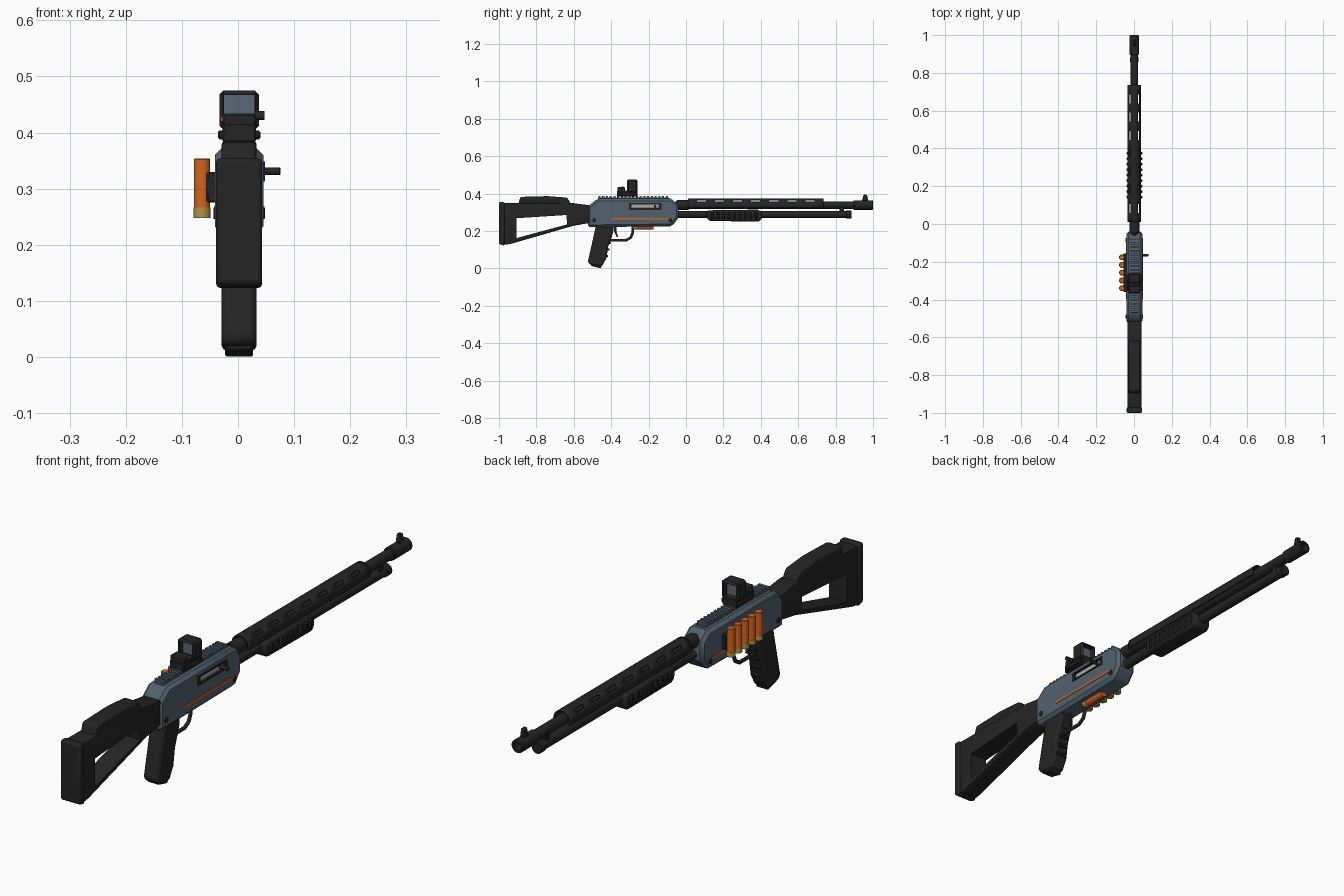
import bpy, bmesh, math
from mathutils import Vector

cube = bpy.data.objects.get("Cube")
if cube:
    bpy.data.objects.remove(cube, do_unlink=True)

CX = 0.002  # centre plane of the gun
parts = []


def material(name, r, g, b):
    m = bpy.data.materials.new(name)
    m.use_nodes = True
    m.diffuse_color = (r, g, b, 1)
    bsdf = next(n for n in m.node_tree.nodes if n.type == 'BSDF_PRINCIPLED')
    bsdf.inputs["Base Color"].default_value = (r, g, b, 1)
    bsdf.inputs["Roughness"].default_value = 0.6
    return m


black = material("matte black", 0.018, 0.018, 0.018)
slate = material("slate blue", 0.085, 0.12, 0.155)
orange = material("orange", 0.65, 0.13, 0.015)
brass = material("brass", 0.42, 0.3, 0.06)
steel = material("bright steel", 0.4, 0.4, 0.4)
glass = material("lens glass", 0.1, 0.14, 0.18)


def finish(name, bm, mat, bevel=0.0, segments=1):
    bmesh.ops.recalc_face_normals(bm, faces=bm.faces)
    mesh = bpy.data.meshes.new(name)
    bm.to_mesh(mesh)
    bm.free()
    ob = bpy.data.objects.new(name, mesh)
    bpy.context.collection.objects.link(ob)
    if mat:
        mesh.materials.append(mat)
    if bevel:
        mod = ob.modifiers.new("bevel", 'BEVEL')
        mod.width, mod.segments, mod.limit_method = bevel, segments, 'ANGLE'
        mod.angle_limit = math.radians(40)
    parts.append(ob)
    return ob


def prism(name, points, half, mat, bevel=0.0, segments=1, cx=CX):
    """Side profile of (y, z) points, given thickness along x."""
    bm = bmesh.new()
    face = bm.faces.new([bm.verts.new((cx - half, y, z)) for y, z in points])
    out = bmesh.ops.extrude_face_region(bm, geom=[face])
    moved = [v for v in out["geom"] if isinstance(v, bmesh.types.BMVert)]
    bmesh.ops.translate(bm, verts=moved, vec=(2 * half, 0, 0))
    return finish(name, bm, mat, bevel, segments)


def box(name, x, y, z, mat, bevel=0.0):
    pts = [(y[0], z[0]), (y[1], z[0]), (y[1], z[1]), (y[0], z[1])]
    return prism(name, pts, (x[1] - x[0]) / 2, mat, bevel, cx=(x[0] + x[1]) / 2)


def rod(name, a, b, r, mat, sides=24, bevel=0.0):
    a, b = Vector(a), Vector(b)
    bm = bmesh.new()
    bmesh.ops.create_cone(bm, cap_ends=True, segments=sides, radius1=r, radius2=r,
                          depth=(b - a).length)
    bm.transform((b - a).to_track_quat('Z', 'Y').to_matrix().to_4x4())
    bmesh.ops.translate(bm, verts=bm.verts, vec=(a + b) / 2)
    return finish(name, bm, mat, bevel)


def cut(target, cutter):
    mod = target.modifiers.new("cut", 'BOOLEAN')
    mod.object, mod.operation, mod.solver = cutter, 'DIFFERENCE', 'EXACT'
    graph = bpy.context.evaluated_depsgraph_get()
    mesh = bpy.data.meshes.new_from_object(target.evaluated_get(graph))
    target.modifiers.clear()
    target.data = mesh
    parts.remove(cutter)
    bpy.data.objects.remove(cutter, do_unlink=True)


# Stock with its triangular opening, cheek rest and butt pad
stock = prism("stock", [(-0.975, 0.125), (-0.94, 0.13), (-0.6, 0.228), (-0.5, 0.245),
                        (-0.5, 0.335), (-0.6, 0.348), (-0.975, 0.35)], 0.037, black, 0.007, 2)
cut(stock, prism("stock_cutter", [(-0.905, 0.162), (-0.635, 0.235), (-0.64, 0.285),
                                  (-0.905, 0.268)], 0.1, None))
prism("cheek_rest", [(-0.9, 0.335), (-0.61, 0.335), (-0.635, 0.378), (-0.74, 0.386),
                     (-0.885, 0.382)], 0.031, black, 0.007, 2)
prism("butt_pad", [(-1, 0.13), (-0.97, 0.121), (-0.97, 0.354), (-1, 0.354)],
      0.041, black, 0.007, 2)

# Receiver with ejection port
receiver = prism("receiver", [(-0.525, 0.22), (-0.075, 0.225), (-0.04, 0.27), (-0.04, 0.34),
                              (-0.08, 0.372), (-0.475, 0.372), (-0.525, 0.33)],
                 0.043, slate, 0.012)
cut(receiver, box("port_cutter", (0.035, 0.1), (-0.295, -0.14), (0.318, 0.343), None))
box("port_frame_top", (0.04, 0.048), (-0.305, -0.132), (0.342, 0.348), black)
box("port_frame_bottom", (0.04, 0.048), (-0.305, -0.132), (0.313, 0.319), black)
box("port_frame_rear", (0.04, 0.048), (-0.305, -0.292), (0.313, 0.348), black)
box("port_frame_front", (0.04, 0.048), (-0.143, -0.132), (0.313, 0.348), black)
box("bolt", (0.03, 0.041), (-0.293, -0.142), (0.32, 0.342), steel, 0.002)
rod("bolt_handle", (0.03, -0.165, 0.331), (0.076, -0.165, 0.331), 0.007, black, 16, 0.002)

# Side stripes and pins
for side, word in ((1, "left"), (-1, "right")):
    face = CX + side * 0.043
    box(word + "_stripe", (face - 0.002, face + 0.002), (-0.4, -0.08), (0.261, 0.269), orange)
    for where, y in (("rear", -0.49), ("front", -0.085)):
        rod(f"{word}_{where}_pin", (face - side * 0.01, y, 0.256),
            (face + side * 0.003, y, 0.256), 0.01, black, 16, 0.001)

# Top rail
box("rail", (CX - 0.019, CX + 0.019), (-0.47, -0.09), (0.365, 0.378), slate)
for i in range(19):
    y = -0.468 + i * 0.02
    box(f"rail_tooth_{i + 1}", (CX - 0.021, CX + 0.021), (y, y + 0.011), (0.376, 0.386), slate)

# Reflex sight
box("sight_mount", (CX - 0.038, CX + 0.038), (-0.355, -0.265), (0.388, 0.404), black, 0.003)
box("sight_base", (CX - 0.03, CX + 0.03), (-0.368, -0.26), (0.383, 0.415), black, 0.003)
box("sight_emitter", (CX - 0.03, CX + 0.03), (-0.366, -0.325), (0.41, 0.434), black, 0.004)
hood = box("sight_hood", (CX - 0.035, CX + 0.035), (-0.315, -0.26), (0.405, 0.475), black, 0.007)
cut(hood, box("hood_cutter", (CX - 0.027, CX + 0.027), (-0.4, -0.2), (0.415, 0.467), None))
box("sight_lens", (CX - 0.028, CX + 0.028), (-0.29, -0.284), (0.414, 0.468), glass)
rod("sight_knob", (0.03, -0.34, 0.43), (0.047, -0.34, 0.43), 0.008, black, 16)
rod("sight_button", (-0.025, -0.34, 0.423), (-0.031, -0.34, 0.423), 0.005, orange, 12)

# Pistol grip, trigger and guard
prism("pistol_grip", [(-0.48, 0.235), (-0.49, 0.19), (-0.525, 0.035), (-0.515, 0.02),
                      (-0.45, 0.01), (-0.425, 0.055), (-0.415, 0.12), (-0.39, 0.19),
                      (-0.385, 0.235)], 0.031, black, 0.009, 2)
prism("grip_cap", [(-0.508, 0.013), (-0.455, 0), (-0.45, 0.02), (-0.508, 0.03)],
      0.025, black, 0.003)
for i in range(4):
    y, z = -0.428 + i * 0.007, 0.06 + i * 0.035
    box(f"grip_ridge_{i + 1}", (CX - 0.022, CX + 0.022), (y - 0.01, y + 0.012),
        (z, z + 0.012), black, 0.003)
curve = bpy.data.curves.new("trigger_guard", 'CURVE')
curve.dimensions, curve.bevel_depth, curve.bevel_resolution = '3D', 0.007, 2
path = [(-0.41, 0.15), (-0.32, 0.15), (-0.295, 0.165), (-0.285, 0.19), (-0.285, 0.23)]
spline = curve.splines.new('POLY')
spline.points.add(len(path) - 1)
for p, (y, z) in zip(spline.points, path):
    p.co = (CX, y, z, 1)
curve.materials.append(black)
guard = bpy.data.objects.new("trigger_guard", curve)
bpy.context.collection.objects.link(guard)
prism("trigger", [(-0.385, 0.23), (-0.37, 0.23), (-0.372, 0.195), (-0.362, 0.168),
                  (-0.37, 0.167), (-0.384, 0.195)], 0.006, black)

# Round waiting in the loading port
rod("loading_round", (CX, -0.265, 0.223), (CX, -0.175, 0.223), 0.015, orange)
rod("loading_round_base", (CX, -0.285, 0.223), (CX, -0.265, 0.223), 0.016, brass)

# Side carrier with five shells
box("shell_carrier", (-0.056, -0.035), (-0.36, -0.155), (0.275, 0.33), black, 0.003)
for i in range(5):
    y = -0.34 + i * 0.041
    rod(f"shell_{i + 1}", (-0.064, y, 0.264), (-0.064, y, 0.354), 0.0145, orange, 24, 0.002)
    rod(f"shell_base_{i + 1}", (-0.064, y, 0.248), (-0.064, y, 0.266), 0.0152, brass)

# Barrel, muzzle, front sight and magazine tube
rod("barrel", (CX, -0.06, 0.338), (CX, 0.92, 0.338), 0.02, black, 32)
rod("barrel_collar", (CX, -0.05, 0.338), (CX, 0.015, 0.338), 0.026, black, 32, 0.003)
muzzle = rod("muzzle", (CX, 0.895, 0.338), (CX, 1, 0.338), 0.025, black, 32, 0.003)
cut(muzzle, rod("bore_cutter", (CX, 0.94, 0.338), (CX, 1.1, 0.338), 0.016, None))
prism("front_sight", [(0.94, 0.355), (0.975, 0.355), (0.968, 0.392), (0.95, 0.395)],
      0.008, black, 0.003)
rod("magazine_tube", (CX, -0.06, 0.288), (CX, 0.87, 0.288), 0.019, black, 32)
rod("magazine_cap", (CX, 0.855, 0.288), (CX, 0.885, 0.288), 0.022, black, 32, 0.003)
box("barrel_clamp", (CX - 0.012, CX + 0.012), (0.82, 0.845), (0.29, 0.34), black, 0.003)

# Vented heat shield: an arc of faces with slots left out
bm = bmesh.new()
ROWS, COLS = 30, 20
grid = []
for i in range(ROWS + 1):
    y = 0.01 + 0.725 * i / ROWS
    angles = [math.radians(-25 + 230 * j / COLS) for j in range(COLS + 1)]
    grid.append([bm.verts.new((CX + 0.033 * math.cos(a), y, 0.337 + 0.033 * math.sin(a)))
                 for a in angles])
for i in range(ROWS):
    for j in range(COLS):
        slot = i % 4 in (2, 3) and j in (5, 6, 13, 14) and i < ROWS - 1
        if not slot:
            bm.faces.new((grid[i][j], grid[i][j + 1], grid[i + 1][j + 1], grid[i + 1][j]))
shield = finish("heat_shield", bm, black)
mod = shield.modifiers.new("thickness", 'SOLIDIFY')
mod.thickness, mod.offset = 0.008, 0
mod.thickness = 0.005

# Pump handle with ribs
prism("pump_handle", [(0.11, 0.27), (0.125, 0.253), (0.39, 0.25), (0.405, 0.265),
                      (0.405, 0.3), (0.385, 0.314), (0.11, 0.31)], 0.036, black, 0.01, 2)
for i in range(9):
    y = 0.135 + i * 0.029
    box(f"pump_rib_{i + 1}", (CX - 0.042, CX + 0.042), (y, y + 0.015), (0.263, 0.302),
        black, 0.004)

# Smooth shading with sharp edges kept
bpy.ops.object.select_all(action='DESELECT')
for ob in parts:
    ob.select_set(True)
bpy.context.view_layer.objects.active = parts[0]
bpy.ops.object.shade_smooth_by_angle(angle=math.radians(30))
